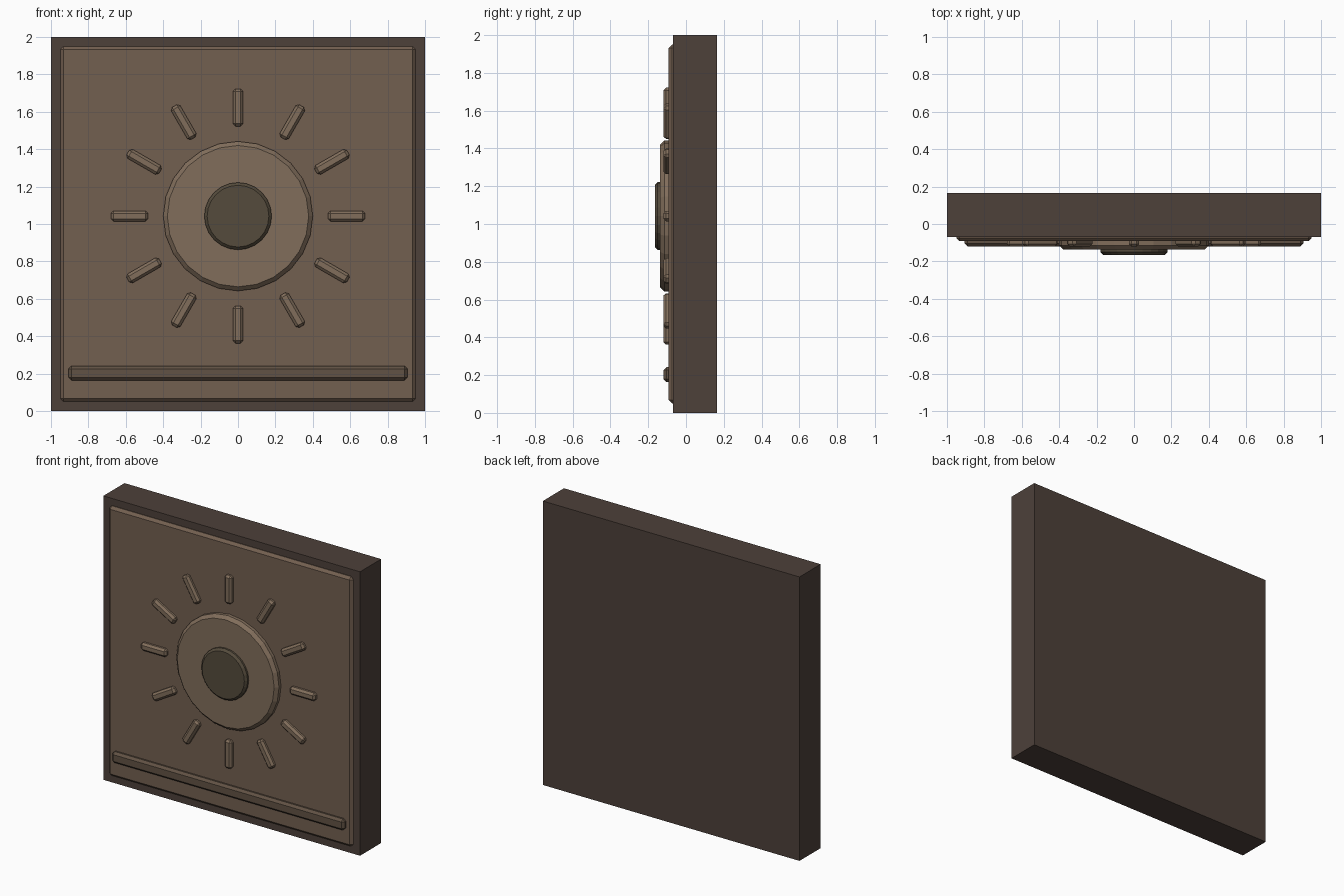
import bpy, math
from mathutils import Matrix, Vector

if "Cube" in bpy.data.objects:
    bpy.data.objects.remove(bpy.data.objects["Cube"])

CZ = 1.042  # height of the sun centre


def material(name, rgb):
    m = bpy.data.materials.new(name)
    m.diffuse_color = (*rgb, 1)
    m.use_nodes = True
    m.node_tree.nodes["Principled BSDF"].inputs["Base Color"].default_value = m.diffuse_color
    return m


DARK = material("dark_stone", (0.075, 0.052, 0.042))
MID = material("mid_stone", (0.17, 0.115, 0.08))
LIGHT = material("light_stone", (0.22, 0.155, 0.105))
BRONZE = material("bronze", (0.09, 0.07, 0.045))
TRIM = material("trim", (0.12, 0.085, 0.058))


def finish(ob, name, mat, bevel):
    ob.name = name
    ob.data.materials.append(mat)
    if bevel:
        mod = ob.modifiers.new("bevel", "BEVEL")
        mod.width = bevel
        mod.segments = 1
        mod.limit_method = 'ANGLE'
        mod.angle_limit = math.radians(40)
    return ob


def box(name, lo, hi, mat, bevel=0):
    lo, hi = Vector(lo), Vector(hi)
    bpy.ops.mesh.primitive_cube_add(size=1)
    ob = bpy.context.object
    ob.data.transform(Matrix.Translation((lo + hi) / 2) @ Matrix.Diagonal((*(hi - lo), 1)))
    return finish(ob, name, mat, bevel)


def disc(name, radius, y0, y1, mat, bevel):
    bpy.ops.mesh.primitive_cylinder_add(vertices=24, radius=radius, depth=y1 - y0)
    ob = bpy.context.object
    ob.data.transform(Matrix.Translation((0, (y0 + y1) / 2, CZ))
                      @ Matrix.Rotation(math.pi / 2, 4, 'X'))
    return finish(ob, name, mat, bevel)


# Slab and raised front panel
box("slab", (-1, -0.07, 0), (1, 0.165, 2), DARK)
box("front_panel", (-0.95, -0.092, 0.05), (0.95, -0.03, 1.95), MID, 0.018)

# Sun disc and centre boss
disc("sun_disc", 0.4, -0.137, -0.07, LIGHT, 0.022)
disc("centre_boss", 0.18, -0.165, -0.11, BRONZE, 0.015)

# Twelve rays around the disc
for i in range(12):
    ray = box(f"ray_{i + 1}", (-0.028, -0.12, 0.48), (0.028, -0.075, 0.68), LIGHT, 0.014)
    ray.data.transform(Matrix.Translation((0, 0, CZ))
                       @ Matrix.Rotation(i * math.pi / 6, 4, 'Y'))

# Lower ledge bar
box("lower_bar", (-0.905, -0.12, 0.163), (0.905, -0.075, 0.242), TRIM, 0.016)
